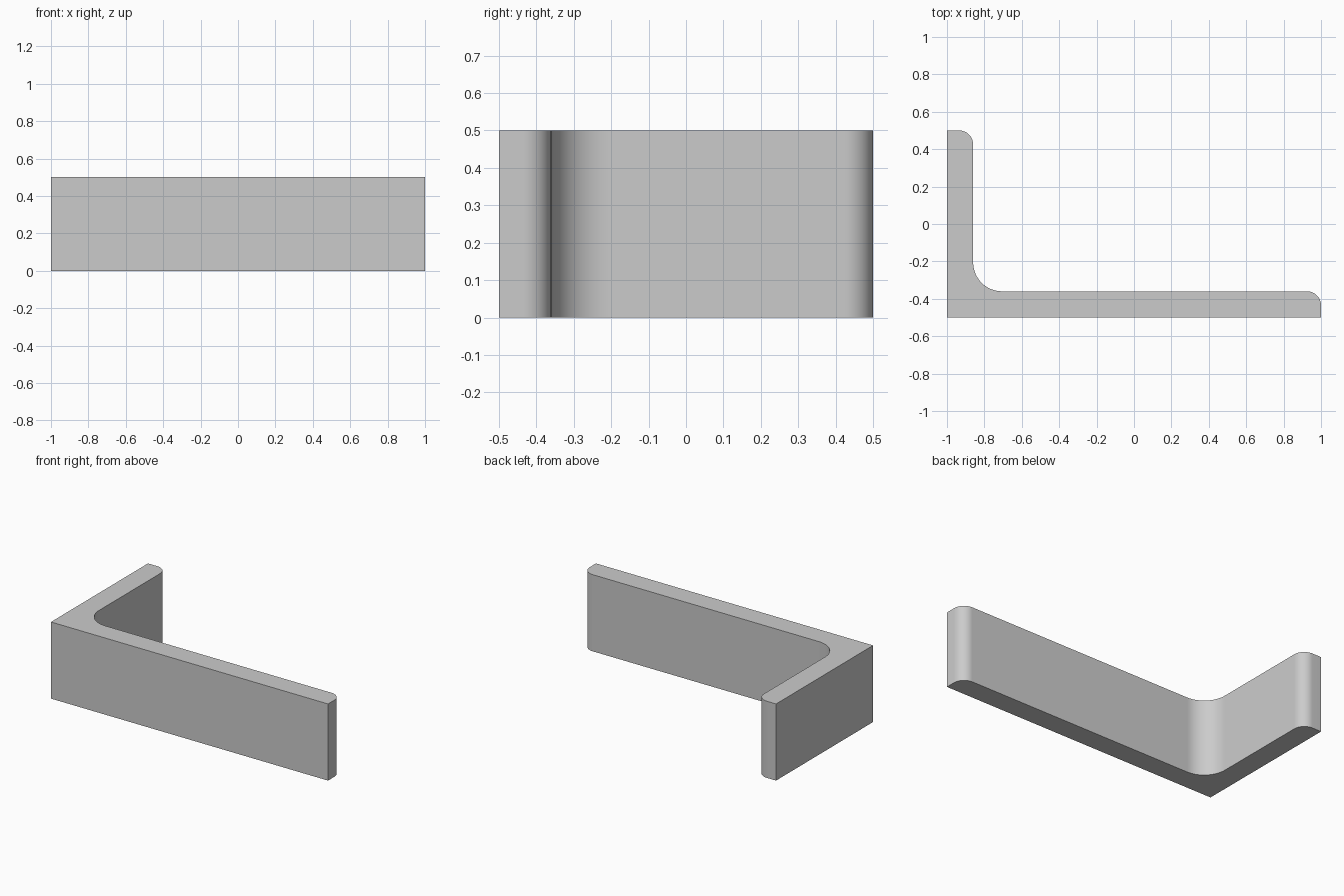
import bpy, bmesh, math
from mathutils import Vector

cube = bpy.data.objects.get("Cube")
if cube:
    bpy.data.objects.remove(cube, do_unlink=True)

HEIGHT, THICK = 0.5, 0.14
ROOT_R, TOE_R = 0.155, 0.075
STEPS = 16


def arc(cx, cy, radius, start, end):
    """Points along a circular arc, angles in degrees."""
    angles = [math.radians(start + (end - start) * i / STEPS) for i in range(STEPS + 1)]
    return [Vector((cx + radius * math.cos(a), cy + radius * math.sin(a), 0)) for a in angles]


# Unequal L profile: sharp heel, rounded toes, filleted root
inner_x, inner_y = -1 + THICK, -0.5 + THICK
profile = [Vector((-1, -0.5, 0)), Vector((1, -0.5, 0))]
profile += arc(1 - TOE_R, inner_y - TOE_R, TOE_R, 0, 90)
profile += arc(inner_x + ROOT_R, inner_y + ROOT_R, ROOT_R, 270, 180)
profile += arc(inner_x - TOE_R, 0.5 - TOE_R, TOE_R, 0, 90)
profile.append(Vector((-1, 0.5, 0)))

# Extrude the profile upward
bm = bmesh.new()
base = bm.faces.new([bm.verts.new(p) for p in profile])
top = bmesh.ops.extrude_face_region(bm, geom=[base], use_keep_orig=True)["geom"]
bmesh.ops.translate(bm, vec=(0, 0, HEIGHT),
                    verts=[g for g in top if isinstance(g, bmesh.types.BMVert)])
bmesh.ops.recalc_face_normals(bm, faces=bm.faces)
mesh = bpy.data.meshes.new("angle_bar")
bm.to_mesh(mesh)
bm.free()

bar = bpy.data.objects.new("angle_bar", mesh)
bpy.context.collection.objects.link(bar)

# Plain light grey
grey = bpy.data.materials.new("light_grey")
grey.use_nodes = True
color = (0.6, 0.6, 0.6, 1)
grey.diffuse_color = color
grey.node_tree.nodes["Principled BSDF"].inputs["Base Color"].default_value = color
mesh.materials.append(grey)

# Smooth fillets, sharp corners
bpy.ops.object.select_all(action="DESELECT")
bar.select_set(True)
bpy.context.view_layer.objects.active = bar
bpy.ops.object.shade_smooth_by_angle(angle=math.radians(30))
